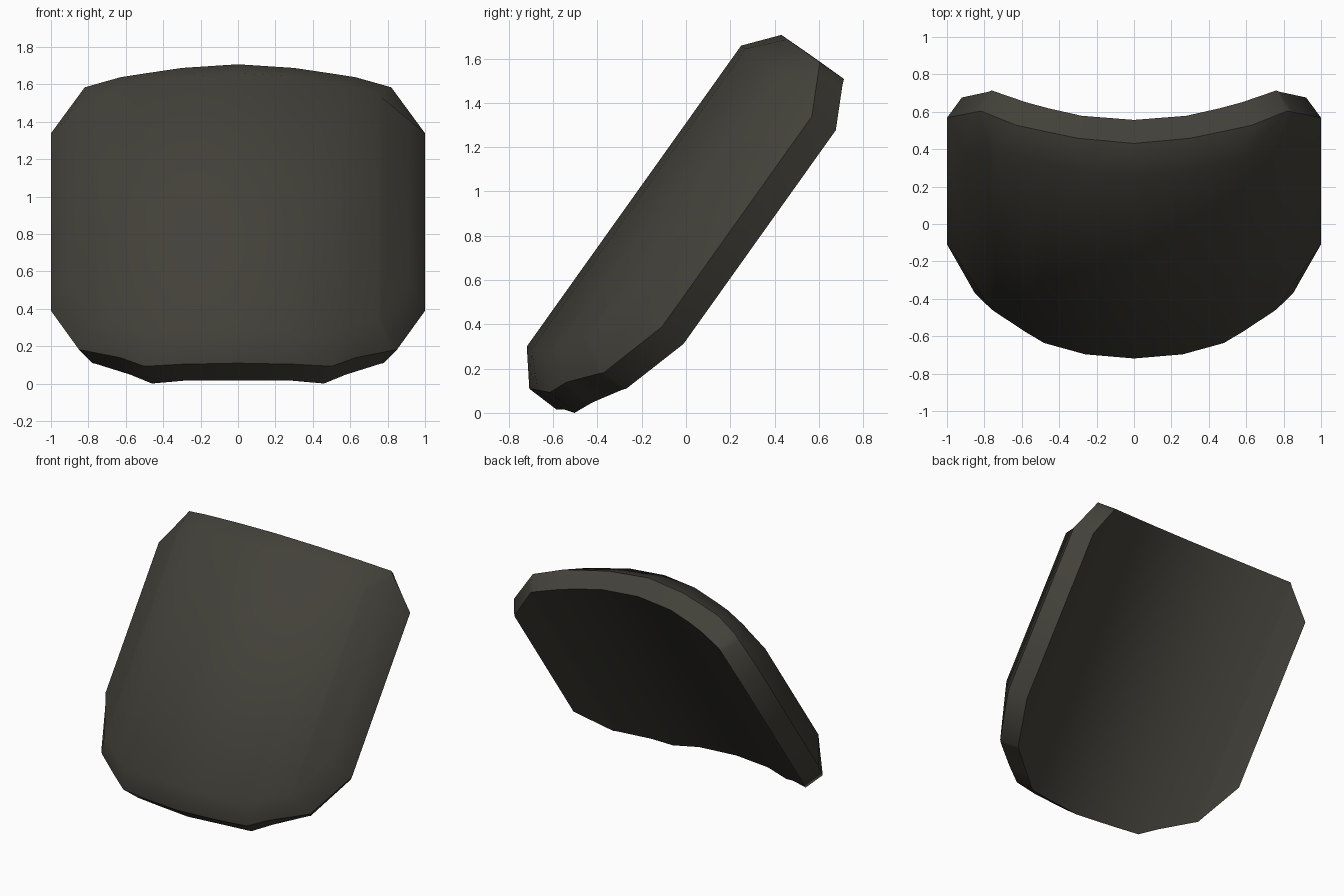
import bpy, bmesh, math
from mathutils import Vector

if "Cube" in bpy.data.objects:
    bpy.data.objects.remove(bpy.data.objects["Cube"])

# Local frame of the leaning plate: along its length, and outward from its face
ALONG = Vector((0, 0.58, 0.814))
OUT = Vector((0, -0.814, 0.58))

# Half outlines: (x, outward height, lower end, upper end), centre to side
BACK = [(0, .487, -.327, 1.643), (.28, .46, -.308, 1.643), (.46, .41, -.292, 1.643),
        (.575, .372, -.207, 1.643), (.76, .294, -.08, 1.643), (.78, .283, -.067, 1.615),
        (.92, .19, .247, 1.433)]
RIM = [(0, .64, -.322, 1.641), (.3, .606, -.305, 1.641), (.5, .555, -.282, 1.641),
       (.63, .52, -.2, 1.641), (.82, .427, -.088, 1.641), (.85, .408, -.068, 1.604),
       (1, .314, .254, 1.42)]
FACE = [(0, .76, -.173, 1.496), (.26, .735, -.17, 1.496), (.48, .675, -.15, 1.496),
        (.58, .645, -.09, 1.495), (.75, .575, .005, 1.49), (.77, .565, .02, 1.475),
        (.91, .51, .31, 1.373)]


def ring(bm, half):
    """Closed loop: lower edge left to right, then upper edge right to left."""
    cols = [(-x, n, a, b) for x, n, a, b in half[:0:-1]] + half
    lo = [bm.verts.new(Vector((x, 0, 0)) + ALONG * a + OUT * n) for x, n, a, b in cols]
    hi = [bm.verts.new(Vector((x, 0, 0)) + ALONG * b + OUT * n) for x, n, a, b in cols]
    return lo, hi


bm = bmesh.new()
levels = [ring(bm, h) for h in (BACK, RIM, FACE)]
loops = [lo + hi[::-1] for lo, hi in levels]

# Edge wall and rounded border
for a, b in zip(loops, loops[1:]):
    m = len(a)
    for i in range(m):
        j = (i + 1) % m
        bm.faces.new((a[i], a[j], b[j], b[i]))

# Hollow back and domed front
for lo, hi in (levels[0], levels[2]):
    for i in range(len(lo) - 1):
        bm.faces.new((lo[i], lo[i + 1], hi[i + 1], hi[i]))

bmesh.ops.recalc_face_normals(bm, faces=bm.faces)
for f in bm.faces:
    f.smooth = True

# Crisp creases along the back edge and the outer rim
for loop in loops[:2]:
    for i in range(len(loop)):
        e = bm.edges.get((loop[i], loop[(i + 1) % len(loop)]))
        if e:
            e.smooth = False

mesh = bpy.data.meshes.new("curved_armour_plate")
bm.to_mesh(mesh)
bm.free()
plate = bpy.data.objects.new("curved_armour_plate", mesh)
bpy.context.collection.objects.link(plate)

mat = bpy.data.materials.new("dark olive grey")
mat.diffuse_color = (0.055, 0.052, 0.041, 1)
mat.use_nodes = True
mat.node_tree.nodes["Principled BSDF"].inputs["Base Color"].default_value = mat.diffuse_color
mesh.materials.append(mat)
